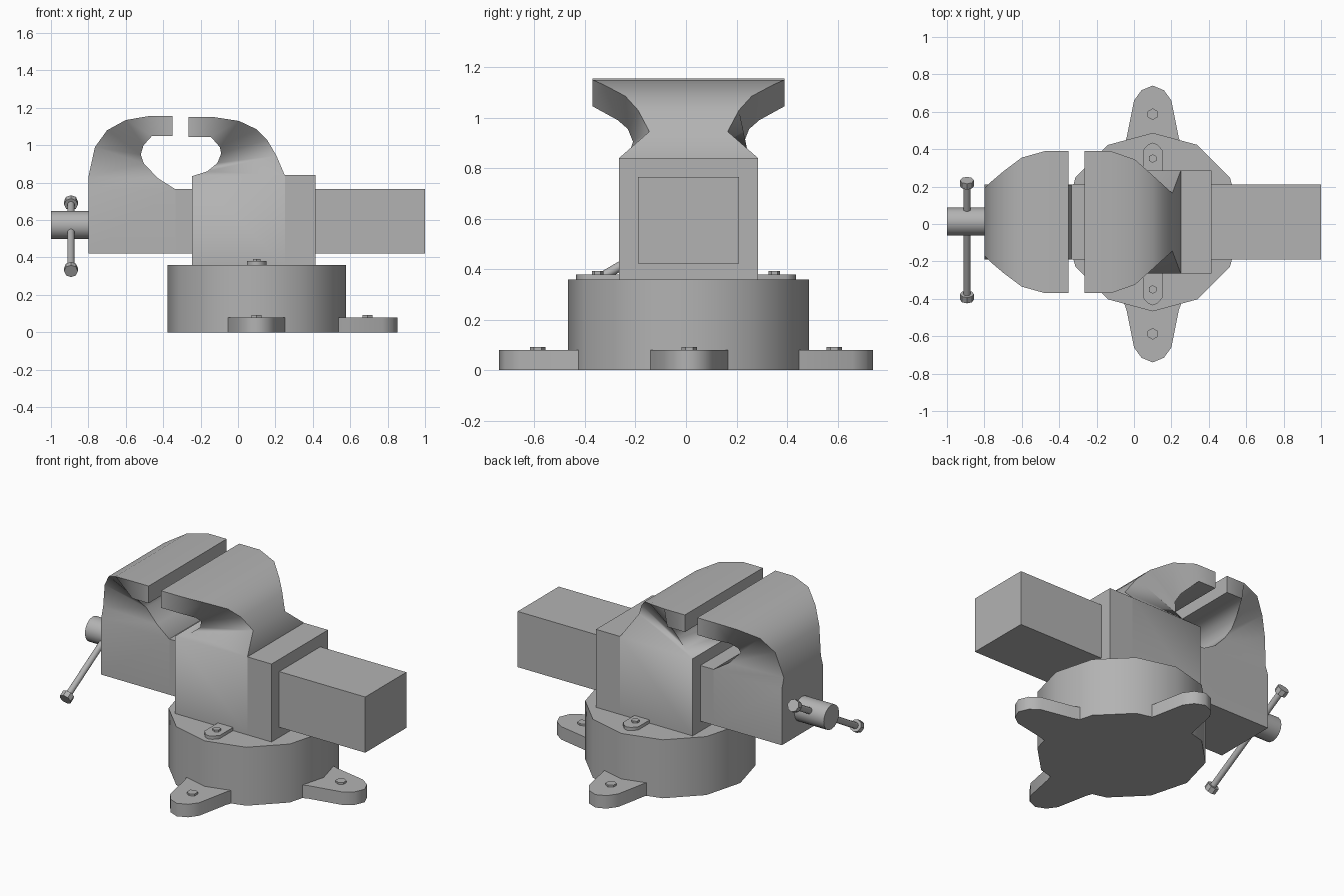
import bpy, bmesh
from math import pi, cos, sin
from mathutils import Vector, Matrix

if "Cube" in bpy.data.objects:
    bpy.data.objects.remove(bpy.data.objects["Cube"])

CX, CY = 0.10, 0.01   # swivel axis of the vise

# Dark cast-iron grey for every part
iron = bpy.data.materials.new("cast_iron_grey")
iron.diffuse_color = (0.45, 0.45, 0.45, 1)
iron.use_nodes = True
iron.node_tree.nodes["Principled BSDF"].inputs["Base Color"].default_value = iron.diffuse_color


def finish(name, bm, angle=40):
    bmesh.ops.recalc_face_normals(bm, faces=bm.faces[:])
    me = bpy.data.meshes.new(name)
    bm.to_mesh(me)
    bm.free()
    me.materials.append(iron)
    ob = bpy.data.objects.new(name, me)
    bpy.context.collection.objects.link(ob)
    bpy.ops.object.select_all(action='DESELECT')
    ob.select_set(True)
    bpy.context.view_layer.objects.active = ob
    bpy.ops.object.shade_smooth_by_angle(angle=angle * pi / 180)
    return ob


def box(name, x0, x1, y0, y1, z0, z1):
    bm = bmesh.new()
    bmesh.ops.create_cube(bm, size=1)
    for v in bm.verts:
        v.co = ((x0 + x1) / 2 + v.co.x * (x1 - x0),
                (y0 + y1) / 2 + v.co.y * (y1 - y0),
                (z0 + z1) / 2 + v.co.z * (z1 - z0))
    return finish(name, bm)


def cyl(name, a, b, r, sides):
    a, b = Vector(a), Vector(b)
    d = b - a
    mat = Matrix.Translation((a + b) / 2) @ d.to_track_quat('Z', 'Y').to_matrix().to_4x4()
    bm = bmesh.new()
    bmesh.ops.create_cone(bm, cap_ends=True, segments=sides, radius1=r, radius2=r,
                          depth=d.length, matrix=mat)
    return finish(name, bm)


def skin(name, loops, angle):
    """Closed solid through a list of equal point loops."""
    bm = bmesh.new()
    rings = [[bm.verts.new(p) for p in loop] for loop in loops]
    n = len(rings[0])
    for r, q in zip(rings, rings[1:]):
        for i in range(n):
            j = (i + 1) % n
            bm.faces.new((r[i], r[j], q[j], q[i]))
    bm.faces.new(rings[0])
    bm.faces.new(rings[-1])
    return finish(name, bm, angle)


def plate(name, half, z0, z1, origin, turn):
    """Plate from (distance, half width) points, pointing outward at angle turn."""
    pts = half + [(d, -w) for d, w in reversed(half) if w > 0]
    c, s = cos(turn), sin(turn)
    return skin(name, [[(origin[0] + d * c - w * s, origin[1] + d * s + w * c, z)
                        for d, w in pts] for z in (z0, z1)], 50)


def jaw(name, outer, inner):
    """Loft of stations; outer and inner hold (x, z, half width)."""
    return skin(name, [[(xo, CY - wo, zo), (xo, CY + wo, zo),
                        (xi, CY + wi, zi), (xi, CY - wi, zi)]
                       for (xo, zo, wo), (xi, zi, wi) in zip(outer, inner)], 68)


# Round swivel base
cyl("swivel_base", (CX, CY, 0), (CX, CY, 0.36), 0.477, 12)

# Bolt-down lugs and top clamp lugs with hex bolts
foot = [(0.35, 0.18), (0.46, 0.14), (0.66, 0.10), (0.715, 0.06), (0.74, 0)]
clamp = [(0.22, 0.052), (0.395, 0.052), (0.425, 0.025), (0.435, 0)]
for side, turn in (("right", 0), ("back", pi / 2), ("front", -pi / 2)):
    ox, oy = (CX + 0.013, CY + 0.003) if side == "right" else (CX, 0)
    plate("foot_lug_" + side, foot, 0, 0.08, (ox, oy), turn)
    bx, by = CX + 0.593 * cos(turn), oy + 0.587 * sin(turn)
    cyl("foot_bolt_" + side, (bx, by, 0.07), (bx, by, 0.092), 0.031, 6)
    if side != "right":
        plate("clamp_lug_" + side, clamp, 0.35, 0.38, (CX, 0), turn)
        by = 0.35 * sin(turn)
        cyl("clamp_bolt_" + side, (CX, by, 0.37), (CX, by, 0.392), 0.023, 6)

# Fixed jaw with its body and heel block
jaw("fixed_jaw",
    [(-.265, 1.15, .38), (-.125, 1.15, .38), (.005, 1.13, .335), (.10, 1.085, .25),
     (.155, 1.03, .20), (.205, .945, .155), (.25, .84, .275), (.25, .36, .275)],
    [(-.265, 1.045, .38), (-.145, 1.045, .38), (-.097, .99, .28), (-.09, .955, .24),
     (-.11, .905, .22), (-.165, .86, .235), (-.245, .835, .275), (-.245, .36, .275)])
box("heel_block", 0.25, 0.414, CY - 0.275, CY + 0.275, 0.36, 0.84)

# Moving jaw and slide bar
jaw("moving_jaw",
    [(-.35, 1.156, .38), (-.475, 1.156, .38), (-.60, 1.135, .345), (-.70, 1.08, .27),
     (-.765, .99, .215), (-.80, .83, .18), (-.80, .765, .2), (-.80, .422, .2)],
    [(-.35, 1.05, .38), (-.46, 1.05, .38), (-.505, 1.0, .28), (-.52, .95, .22),
     (-.505, .905, .18), (-.43, .825, .185), (-.335, .765, .2), (-.335, .422, .2)])
box("slide_bar", -0.335, 1.0, CY - 0.2, CY + 0.2, 0.422, 0.765)

# Screw head and tilted handle with knobs
cyl("screw_head", (-1.0, 0.013, 0.573), (-0.79, 0.013, 0.573), 0.075, 16)
HX = -0.893
a, b = Vector((HX, -0.39, 0.336)), Vector((HX, 0.218, 0.692))
d = (b - a).normalized()
cyl("handle_rod", a, b, 0.019, 10)
for name, p in (("handle_knob_low", a), ("handle_knob_high", b)):
    cyl(name, p - d * 0.018, p + d * 0.018, 0.037, 8)
